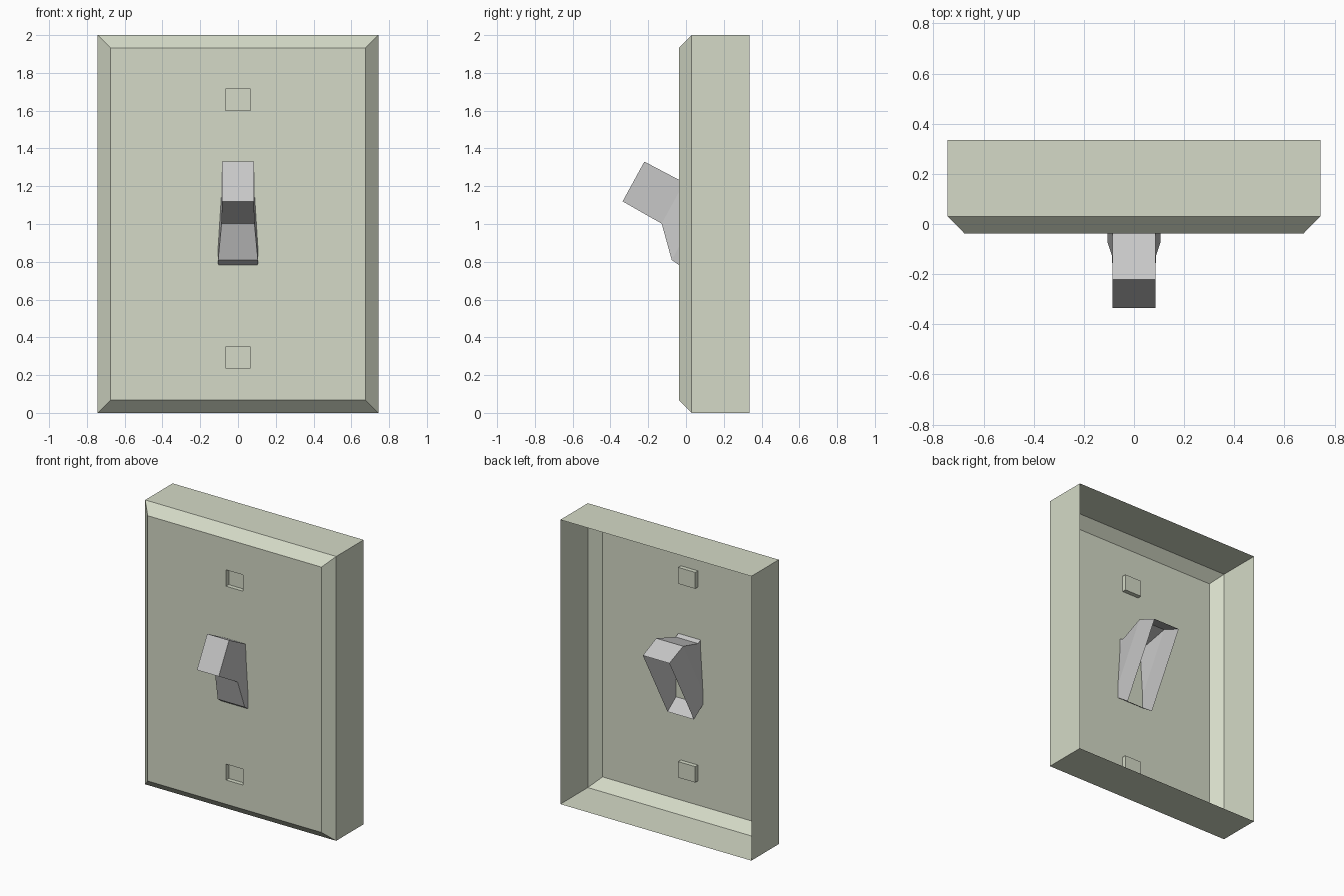
import bpy, bmesh
from mathutils import Vector

cube = bpy.data.objects.get("Cube")
if cube:
    bpy.data.objects.remove(cube, do_unlink=True)


def material(name, rgb):
    mat = bpy.data.materials.new(name)
    mat.use_nodes = True
    mat.diffuse_color = (*rgb, 1)
    mat.node_tree.nodes["Principled BSDF"].inputs["Base Color"].default_value = (*rgb, 1)
    return mat


def finish(name, bm, mat):
    mesh = bpy.data.meshes.new(name)
    bm.to_mesh(mesh)
    bm.free()
    mesh.materials.append(mat)
    obj = bpy.data.objects.new(name, mesh)
    bpy.context.collection.objects.link(obj)
    return obj


def bridge(bm, a, b):
    """Join two rings of four corners with quads."""
    for i in range(4):
        j = (i + 1) % 4
        bm.faces.new((a[i], a[j], b[j], b[i]))


cream = material("pale sage", (0.66, 0.70, 0.57))
grey = material("light grey", (0.57, 0.57, 0.57))

# Wall plate: open-backed shell with a bevelled front
W, BACK, EDGE, FRONT, BEVEL = 0.743, 0.335, 0.03, -0.038, 0.067
bm = bmesh.new()


def plate_ring(inset, y):
    w = W - inset
    return [bm.verts.new((x, y, z)) for x, z in
            ((-w, inset), (w, inset), (w, 2 - inset), (-w, 2 - inset))]


rings = [plate_ring(0, BACK), plate_ring(0, EDGE), plate_ring(BEVEL, FRONT)]
for a, b in zip(rings, rings[1:]):
    bridge(bm, a, b)

# Front panel as a grid, with two square screw recesses pushed in
xs = (BEVEL - W, -0.066, 0.066, W - BEVEL)
zs = (BEVEL, 0.237, 0.349, 1.6, 1.715, 2 - BEVEL)
grid = [[bm.verts.new((x, FRONT, z)) for x in xs] for z in zs]
pockets = []
for r in range(len(zs) - 1):
    for c in range(len(xs) - 1):
        f = bm.faces.new((grid[r][c], grid[r][c + 1], grid[r + 1][c + 1], grid[r + 1][c]))
        if c == 1 and r in (1, 3):
            pockets.append(f)
pushed = bmesh.ops.extrude_discrete_faces(bm, faces=pockets)["faces"]
for f in pushed:
    bmesh.ops.translate(bm, verts=f.verts, vec=(0, 0.03, 0))
bmesh.ops.remove_doubles(bm, verts=bm.verts, dist=0.0005)
finish("wall_plate", bm, cream)

# Toggle: tilted stalk that flares into a rocker body, open at the back
tip = Vector((0, -0.278, 1.225))
along = Vector((0, 0.877, -0.48))
across = Vector((0, 0.48, 0.877))
bm = bmesh.new()
sections = []
for u, v, w in ((0, 0.12, 0.085), (0.238, 0.124, 0.087),
                (0.377, 0.267, 0.105), (0.54, 0.285, 0.103)):
    sections.append([bm.verts.new(tip + along * u + across * (v * sv) + Vector((w * sx, 0, 0)))
                     for sx, sv in ((-1, -1), (1, -1), (1, 1), (-1, 1))])
bm.faces.new(sections[0])
for a, b in zip(sections, sections[1:]):
    bridge(bm, b, a)
finish("toggle_switch", bm, grey)
